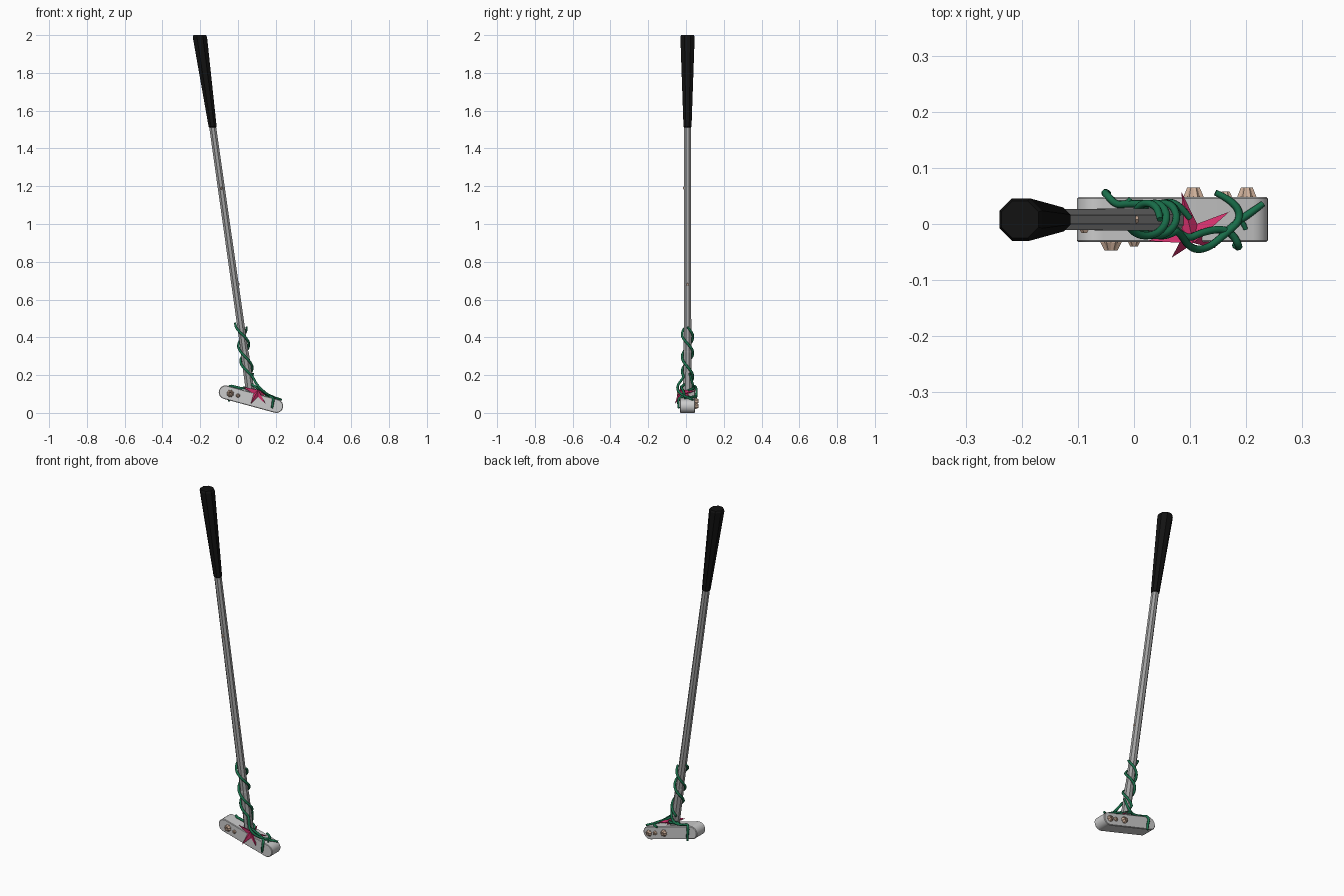
import bpy, bmesh
from math import sin, cos, pi, atan2
from mathutils import Vector as V

if "Cube" in bpy.data.objects:
    bpy.data.objects.remove(bpy.data.objects["Cube"])

def mat(name, c):
    m = bpy.data.materials.new(name)
    m.diffuse_color = (*c, 1)
    m.use_nodes = True
    m.node_tree.nodes["Principled BSDF"].inputs["Base Color"].default_value = m.diffuse_color
    return m

BLACK = mat("black_rubber", (0.006, 0.006, 0.006))
STEEL = mat("steel", (0.36, 0.36, 0.36))
GREEN = mat("vine_green", (0.01, 0.16, 0.07))
PINK = mat("star_pink", (0.65, 0.03, 0.15))
TAN = mat("barnacle_tan", (0.62, 0.43, 0.32))

def make(name, bm, m=None, smooth=None):
    bmesh.ops.recalc_face_normals(bm, faces=bm.faces)
    me = bpy.data.meshes.new(name)
    bm.to_mesh(me)
    bm.free()
    ob = bpy.data.objects.new(name, me)
    bpy.context.collection.objects.link(ob)
    if m:
        me.materials.append(m)
    if smooth:
        bpy.ops.object.select_all(action='DESELECT')
        ob.select_set(True)
        bpy.context.view_layer.objects.active = ob
        bpy.ops.object.shade_smooth_by_angle(angle=smooth)
    return ob

def loft(name, rings, m=None, smooth=None):
    """Skin a list of point rings and cap both ends."""
    bm = bmesh.new()
    vs = [[bm.verts.new(p) for p in r] for r in rings]
    n = len(vs[0])
    for a, b in zip(vs, vs[1:]):
        for i in range(n):
            bm.faces.new((a[i], a[(i + 1) % n], b[(i + 1) % n], b[i]))
    bm.faces.new(vs[0])
    bm.faces.new(vs[-1])
    return make(name, bm, m, smooth)

# leaning axis of shaft and grip
YC = 0.008
def axis(z):
    return V((-0.135 - 0.142 * (z - 1.52), YC, z))

def ring(z, r, n=8):
    c = axis(z)
    return [c + V((r * cos(2 * pi * (i + .5) / n), r * sin(2 * pi * (i + .5) / n), 0)) for i in range(n)]

loft("shaft", [ring(0.08, .022), ring(1.53, .020)], STEEL)
loft("hosel", [ring(0.08, .027), ring(0.14, .025), ring(0.32, .0235), ring(0.33, .021)], STEEL)
loft("grip", [ring(1.512, .020), ring(1.515, .023), ring(1.99, .041), ring(2.0, .036)], BLACK)

# putter head: tilted rounded bar
R, L, Rt = .036, V((-.066, 0, .109)), V((.203, 0, .036))
tilt = atan2(Rt.z - L.z, Rt.x - L.x)
prof = []
for c, a0 in ((Rt, -pi / 2), (L, pi / 2)):
    for i in range(13):
        a = a0 + pi * i / 12 + tilt
        prof.append((c.x, c.z, cos(a), sin(a)))
def head_ring(y, r):
    return [(x + r * ca, y, z + r * sa) for x, z, ca, sa in prof]
loft("putter_head", [head_ring(-.032, R - .003), head_ring(-.029, R),
                     head_ring(.045, R), head_ring(.048, R - .003)], None, .6)

def mid_z(x):
    return L.z + (x - L.x) * (Rt.z - L.z) / (Rt.x - L.x)

# barnacles: fluted hollow cones on front and back faces
def barnacle(name, origin, d, r, h, n=8):
    q = V((0, 0, 1)).rotation_difference(V(d))
    rings = []
    for rr, hh in ((1, -.2), (.95, .1), (.6, 1), (.42, 1), (.25, .35)):
        rings.append([V(origin) + q @ V((
            r * rr * (1 if i % 2 else .8) * cos(pi * i / n),
            r * rr * (1 if i % 2 else .8) * sin(pi * i / n), h * hh)) for i in range(2 * n)])
    loft(name, rings, TAN)

for i, (x, s, r, h) in enumerate(((-.041, -1, .021, .015), (.0, -1, .012, .008),
                                  (.106, 1, .020, .017), (.163, 1, .013, .010), (.201, 1, .019, .017))):
    barnacle(f"barnacle_{i + 1}", (x, -.032 if s < 0 else .048, mid_z(x)), (0, s, 0), r, h)
for i, (z, d) in enumerate(((1.19, (0, -1, 0)), (.68, (1, 0, 0)))):
    barnacle(f"shaft_barnacle_{i + 1}", axis(z) + V(d) * .018, d, .009, .006, 5)

# starfish-like flower draped over the front top edge
tips = [V(p) for p in ((.085, .056, .118), (.025, -.03, .137), (.067, -.06, .046),
                       (.146, -.043, .048), (.170, .022, .092))]
ctr, nrm = V((.104, -.022, .106)), V((.1, -.6, .8)).normalized()
bm = bmesh.new()
top, bot = bm.verts.new(ctr + nrm * .02), bm.verts.new(ctr - nrm * .014)
outer = []
for i, t in enumerate(tips):
    u = tips[(i + 1) % 5]
    outer.append(bm.verts.new(t))
    outer.append(bm.verts.new(ctr + ((t - ctr).normalized() + (u - ctr).normalized()).normalized() * .024))
ridge = {}
for i, t in enumerate(tips):
    mid = ctr.lerp(t, .5)
    ridge[2 * i] = (bm.verts.new(mid + nrm * .011), bm.verts.new(mid - nrm * .007))
for i in range(0, 10, 2):
    for side, c in ((0, top), (1, bot)):
        for j in (i - 1, i + 1):
            e = outer[j % 10]
            bm.faces.new((c, e, ridge[i][side]))
            bm.faces.new((ridge[i][side], e, outer[i]))
make("star_flower", bm, PINK, .7)

# vines: bevelled splines, tapered at the free end
def vine(name, pts, r=.0068):
    cu = bpy.data.curves.new(name, 'CURVE')
    cu.dimensions = '3D'
    cu.bevel_depth, cu.bevel_resolution, cu.use_fill_caps = r, 2, True
    s = cu.splines.new('NURBS')
    s.points.add(len(pts) - 1)
    for i, p in enumerate(pts):
        s.points[i].co = (*p, 1)
        s.points[i].radius = .8 if i in (0, len(pts) - 1) else 1
    s.use_endpoint_u, s.order_u, s.resolution_u = True, 3, 5
    ob = bpy.data.objects.new(name, cu)
    bpy.context.collection.objects.link(ob)
    cu.materials.append(GREEN)
    bpy.ops.object.select_all(action='DESELECT')
    ob.select_set(True)
    bpy.context.view_layer.objects.active = ob
    bpy.ops.object.convert(target='MESH')
    bpy.ops.object.shade_smooth_by_angle(angle=1)

def helix(z0, z1, a0, turns, n):
    out = []
    for i in range(n + 1):
        t = i / n
        a = a0 + 2 * pi * turns * t
        out.append(axis(z0 + (z1 - z0) * t) + V((.030 * cos(a), .030 * sin(a), 0)))
    return out

vine("main_vine", helix(.475, .19, pi * .9, 1.45, 16) +
     [(.10, -.045, .148), (.13, -.045, .118), (.16, -.02, .094), (.192, .008, .083),
      (.18, .04, .084), (.145, .056, .088)])
vine("second_vine", helix(.455, .17, 0, 1.35, 15) +
     [(.09, -.03, .14), (.12, -.015, .12), (.155, -.008, .096), (.176, -.018, .085),
      (.188, -.04, .078), (.184, -.041, .05), (.18, -.038, .025)])
vine("right_twig", [(.165, -.012, .088), (.19, .008, .08), (.205, .018, .078), (.23, .036, .07)])
vine("right_side_twig", [(.188, .006, .08), (.196, .002, .078), (.199, -.01, .076)], .005)
vine("left_vine", [axis(.21) + V((.028, .01, 0)), (.07, .038, .15), (.04, .036, .128), (.01, .036, .131),
                   (-.015, .036, .138), (-.032, .034, .143), (-.047, .05, .142),
                   (-.053, .057, .12), (-.045, .053, .085), (-.047, .053, .06)])
vine("left_twig", [(-.03, .034, .142), (-.015, .033, .138), (-.006, .045, .136)], .005)
vine("base_loop", [(.015, .035, .13), (.035, .025, .135), (.06, .042, .13), (.085, .03, .125), (.1, .01, .118)])
